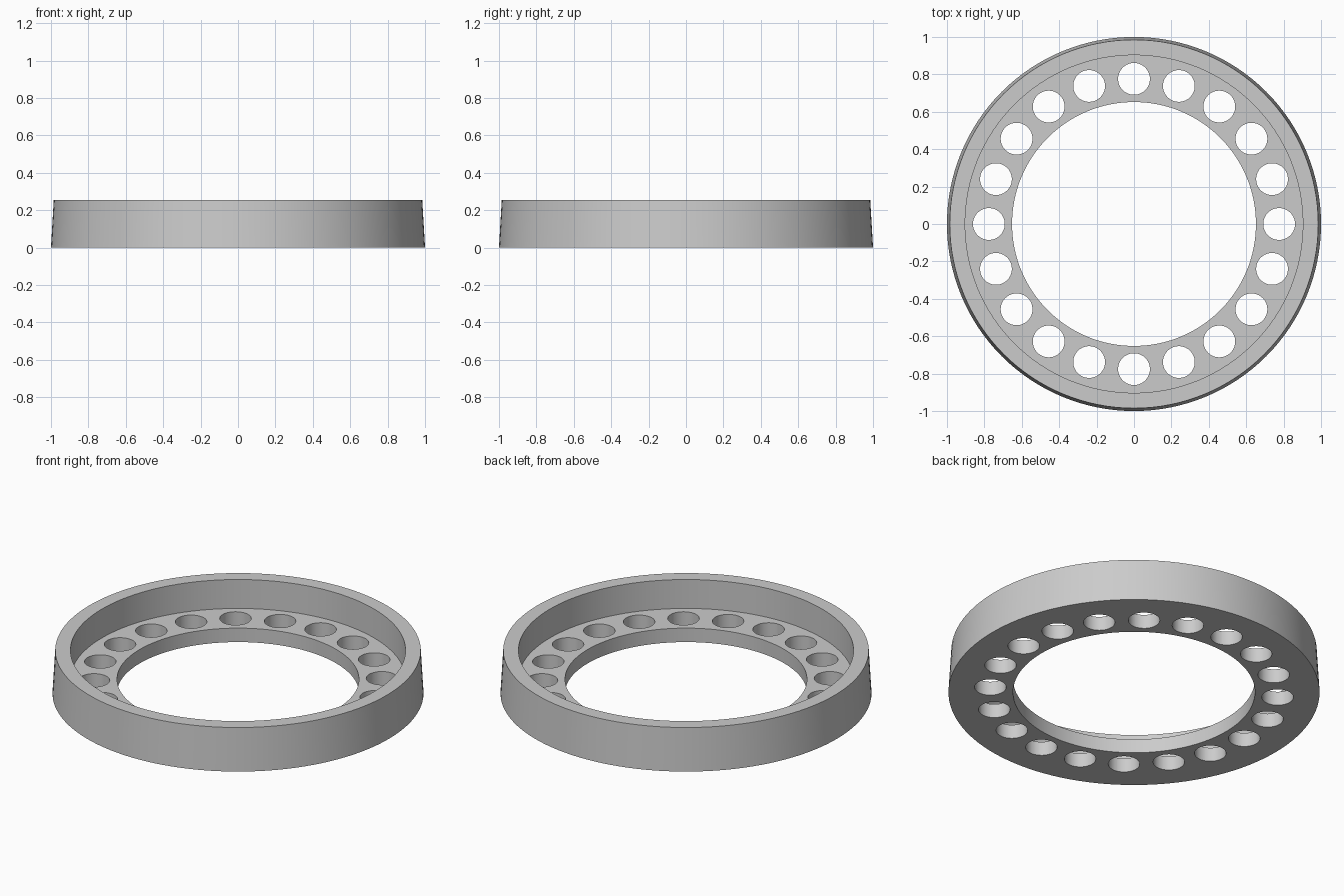
import bpy
import bmesh
import math
from mathutils import Matrix

if "Cube" in bpy.data.objects:
    bpy.data.objects.remove(bpy.data.objects["Cube"], do_unlink=True)

SEGMENTS = 128
HOLES = 20
HOLE_CIRCLE = 0.776
HOLE_RADIUS = 0.085
FLOOR = 0.083
HEIGHT = 0.255

grey = bpy.data.materials.new("plain grey")
grey.use_nodes = True
colour = (0.6, 0.6, 0.6, 1)
grey.diffuse_color = colour
grey.node_tree.nodes["Principled BSDF"].inputs["Base Color"].default_value = colour


def add_object(name, bm):
    bmesh.ops.recalc_face_normals(bm, faces=bm.faces)
    mesh = bpy.data.meshes.new(name)
    bm.to_mesh(mesh)
    bm.free()
    mesh.materials.append(grey)
    obj = bpy.data.objects.new(name, mesh)
    bpy.context.collection.objects.link(obj)
    return obj


# Ring: stepped section with a tapered outer wall, turned about z
section = [(0.652, 0), (1, 0), (0.985, HEIGHT), (0.903, HEIGHT),
           (0.903, FLOOR), (0.652, FLOOR)]
bm = bmesh.new()
rings = []
for i in range(SEGMENTS):
    a = math.tau * i / SEGMENTS
    rings.append([bm.verts.new((r * math.cos(a), r * math.sin(a), z))
                  for r, z in section])
for i, ring in enumerate(rings):
    following = rings[(i + 1) % SEGMENTS]
    for j in range(len(section)):
        k = (j + 1) % len(section)
        bm.faces.new((ring[j], following[j], following[k], ring[k]))
body = add_object("flanged_ring", bm)

# Cutters for the circle of holes in the floor
bm = bmesh.new()
for i in range(HOLES):
    turn = Matrix.Rotation(math.tau * i / HOLES, 4, "Z")
    bmesh.ops.create_cone(
        bm, cap_ends=True, segments=48, radius1=HOLE_RADIUS,
        radius2=HOLE_RADIUS, depth=HEIGHT,
        matrix=turn @ Matrix.Translation((HOLE_CIRCLE, 0, FLOOR / 2)))
cutter = add_object("hole_cutters", bm)
cutter.hide_render = True

cut = body.modifiers.new("holes", "BOOLEAN")
cut.operation = "DIFFERENCE"
cut.solver = "EXACT"
cut.object = cutter

# Apply the cut, then smooth the round walls and keep the rims sharp
bpy.ops.object.select_all(action="DESELECT")
body.select_set(True)
bpy.context.view_layer.objects.active = body
bpy.ops.object.modifier_apply(modifier=cut.name)
bpy.data.objects.remove(cutter, do_unlink=True)
bpy.ops.object.shade_smooth_by_angle(angle=math.radians(30))
